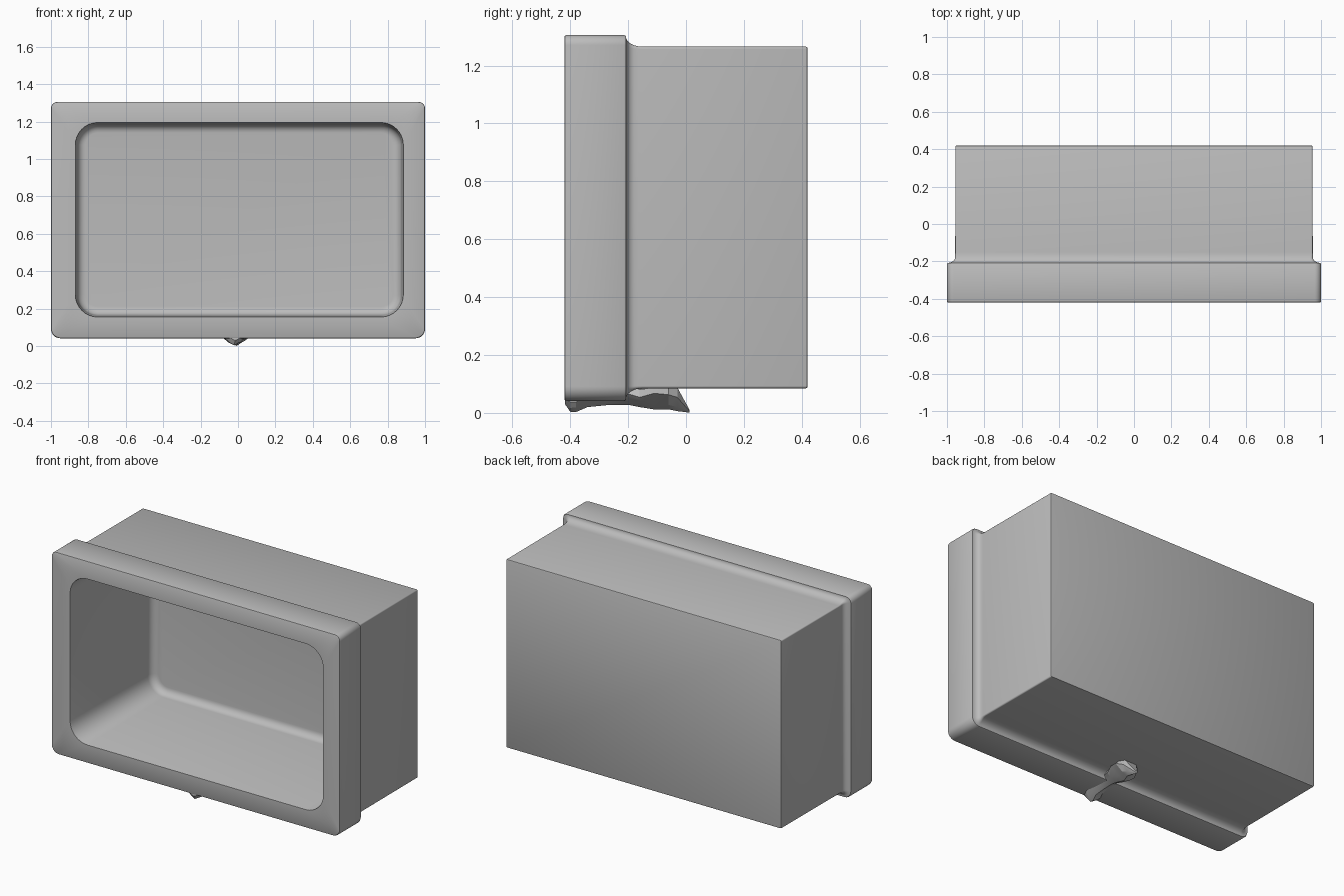
import bpy, bmesh, math, random
from math import sin, cos, pi, sqrt

if "Cube" in bpy.data.objects:
    bpy.data.objects.remove(bpy.data.objects["Cube"])
random.seed(4)

grey = bpy.data.materials.new("plain grey")
grey.use_nodes = True
grey.diffuse_color = (0.5, 0.5, 0.5, 1)
grey.node_tree.nodes["Principled BSDF"].inputs["Base Color"].default_value = (0.5, 0.5, 0.5, 1)


def rounded_rect(y, cx, cz, hx, hz, r_top, r_bot, steps=8):
    """Closed ring of points in the plane at depth y."""
    pts = []
    for k, (sx, sz) in enumerate(((1, 1), (-1, 1), (-1, -1), (1, -1))):
        r = r_top if sz > 0 else r_bot
        for i in range(steps + 1):
            a = (k + i / steps) * pi / 2
            pts.append((cx + sx * (hx - r) + r * cos(a), y,
                        cz + sz * (hz - r) + r * sin(a)))
    return pts


def loft(name, rings, angle):
    """Skin a list of rings and cap both ends."""
    bm = bmesh.new()
    loops = [[bm.verts.new(p) for p in ring] for ring in rings]
    for a, b in zip(loops, loops[1:]):
        for i in range(len(a)):
            j = (i + 1) % len(a)
            bm.faces.new((a[i], a[j], b[j], b[i]))
    bm.faces.new(loops[0])
    bm.faces.new(loops[-1])
    bmesh.ops.recalc_face_normals(bm, faces=bm.faces)
    mesh = bpy.data.meshes.new(name)
    bm.to_mesh(mesh)
    bm.free()
    mesh.materials.append(grey)
    obj = bpy.data.objects.new(name, mesh)
    bpy.context.collection.objects.link(obj)
    bpy.ops.object.select_all(action='DESELECT')
    obj.select_set(True)
    bpy.context.view_layer.objects.active = obj
    bpy.ops.object.shade_smooth_by_angle(angle=math.radians(angle))
    return obj


# Hollow housing: one skin from the inner back wall, over the rim, to the rear
rings = []


def inner(y, inset):
    rings.append(rounded_rect(y, 0.007, 0.675, 0.877 - inset, 0.52 - inset, 0.12 - inset, 0.12 - inset))


def outer(y, hx, hz, r_top, r_bot, cz=0.6735):
    rings.append(rounded_rect(y, 0, cz, hx, hz, r_top, r_bot))


# Cavity with a rounded back edge
fillet = 0.045
for i in range(7):
    a = i / 6 * pi / 2
    inner(0.38 - fillet * (1 - cos(a)), 0.01 + fillet * (1 - sin(a)))
inner(-0.415, 0.002)
inner(-0.42, 0)

# Front rim
outer(-0.42, 0.994, 0.626, 0.03, 0.045)
outer(-0.418, 0.998, 0.630, 0.033, 0.05)
outer(-0.412, 1.0, 0.632, 0.035, 0.05)
outer(-0.214, 1.0, 0.632, 0.035, 0.05)
outer(-0.208, 0.997, 0.629, 0.033, 0.048)

# Cove stepping down to the rear box, tighter on the sides
for i in range(7):
    a = i / 6 * pi / 2
    t = 1 - cos(a)
    u = min(1, t * 2)
    side = 1 - sqrt(1 - (1 - u) ** 2)
    outer(-0.208 + 0.058 * t, 0.956 + 0.039 * side, 0.627 - 0.037 * sin(a),
          0.03 - 0.022 * sin(a), 0.045 - 0.037 * sin(a), 0.6735 + 0.0015 * sin(a))

# Rear box
outer(0.414, 0.954, 0.59, 0.008, 0.008, 0.675)
outer(0.418, 0.9525, 0.5885, 0.007, 0.007, 0.675)
outer(0.42, 0.949, 0.585, 0.005, 0.005, 0.675)
loft("housing", rings, 30)

# Ragged lump under the rim: depth, centre, half width, top and bottom
sections = ((-0.418, -0.015, 0.03, 0.06, 0.03), (-0.40, -0.02, 0.05, 0.08, 0.004),
            (-0.38, -0.02, 0.06, 0.08, 0.003), (-0.34, -0.01, 0.06, 0.08, 0.02),
            (-0.27, -0.01, 0.055, 0.08, 0.027), (-0.20, -0.01, 0.06, 0.1, 0.028),
            (-0.16, -0.01, 0.09, 0.1, 0.02), (-0.11, -0.02, 0.085, 0.1, 0.012),
            (-0.06, 0.0, 0.08, 0.1, 0.012), (-0.03, 0.0, 0.05, 0.088, 0.006),
            (0.012, -0.01, 0.006, 0.01, 0.001))
lump = []
for y, cx, w, top, bottom in sections:
    ring = []
    for sx, h in ((-0.8, 1), (-1, 0.55), (-0.5, 0.2), (0, 0), (0.5, 0.2), (1, 0.55), (0.8, 1)):
        jitter = random.uniform(0.75, 1.15)
        ring.append((cx + sx * w * jitter, y, bottom + (top - bottom) * h * jitter))
    lump.append(ring)
loft("ragged_lump", lump, 20)
